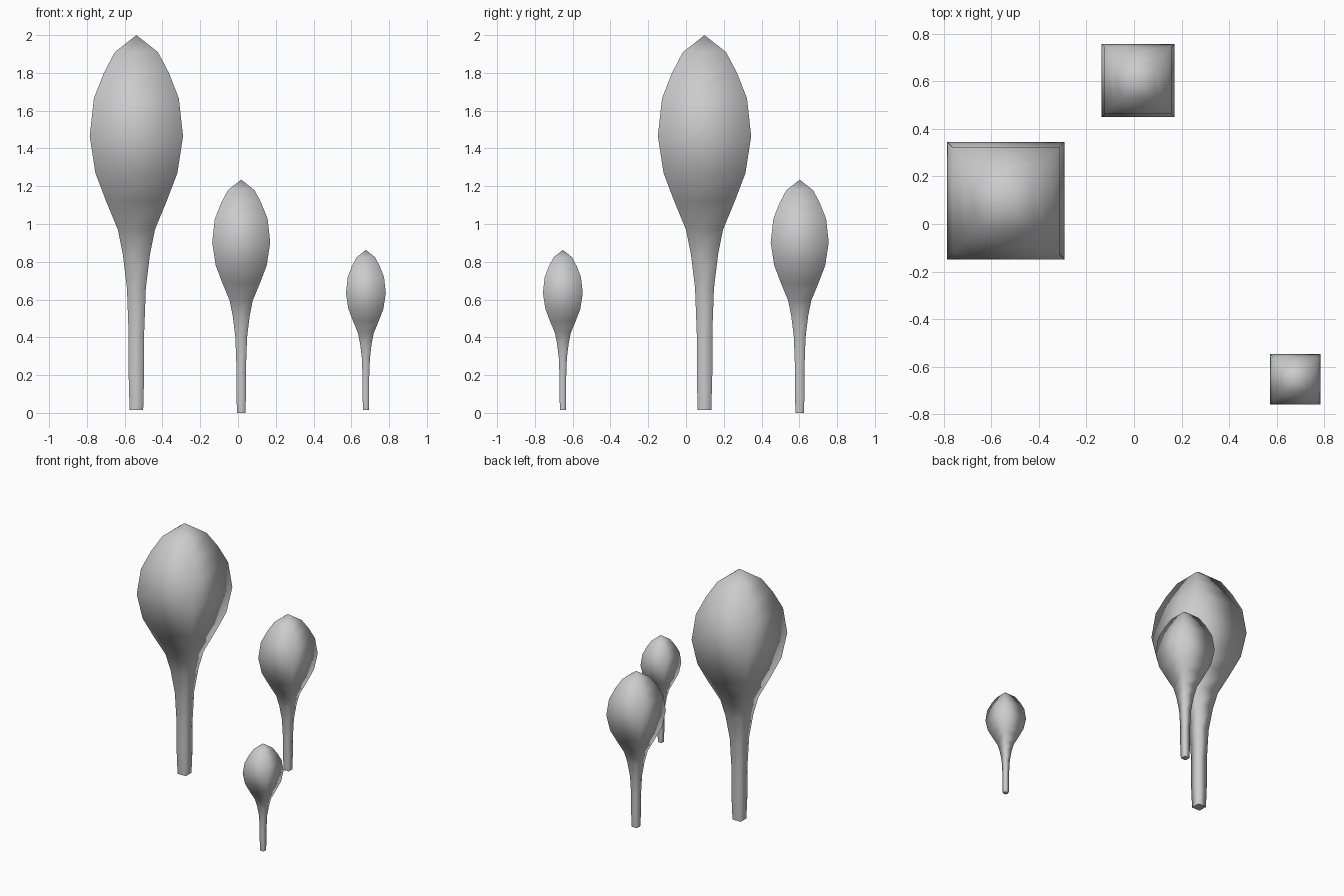
import bpy, bmesh

if "Cube" in bpy.data.objects:
    bpy.data.objects.remove(bpy.data.objects["Cube"])

# Half width and height of the square rings, from trunk foot to crown shoulder
PROFILE = [(.036, 0), (.041, .185), (.041, .405), (.05, .645), (.072, .825),
           (.098, .955), (.16, 1.105), (.217, 1.255), (.247, 1.45),
           (.225, 1.65), (.172, 1.785), (.114, 1.895)]
TIP = 1.985
CORNERS = [(-1, -1), (1, -1), (1, 1), (-1, 1)]


def tree(name, location, scale):
    bm = bmesh.new()
    rings = [[bm.verts.new((cx * r, cy * r, z)) for cx, cy in CORNERS]
             for r, z in PROFILE]
    # trunk and crown sides
    for low, high in zip(rings, rings[1:]):
        for i in range(4):
            j = (i + 1) % 4
            bm.faces.new((low[i], low[j], high[j], high[i]))
    # pointed top
    tip = bm.verts.new((0, 0, TIP))
    for i in range(4):
        bm.faces.new((rings[-1][i], rings[-1][(i + 1) % 4], tip))
    for f in bm.faces:
        f.smooth = True
    # flat foot
    bm.faces.new(rings[0][::-1])
    for e in rings[0]:
        for edge in e.link_edges:
            if all(v in rings[0] for v in edge.verts):
                edge.smooth = False
    mesh = bpy.data.meshes.new(name)
    bm.to_mesh(mesh)
    bm.free()
    obj = bpy.data.objects.new(name, mesh)
    obj.location = location
    obj.scale = (scale, scale, scale)
    bpy.context.collection.objects.link(obj)


tree("large_tree", (-.538, .098, .015), 1)
tree("medium_tree", (.017, .602, 0), .622)
tree("small_tree", (.677, -.652, .015), .427)
